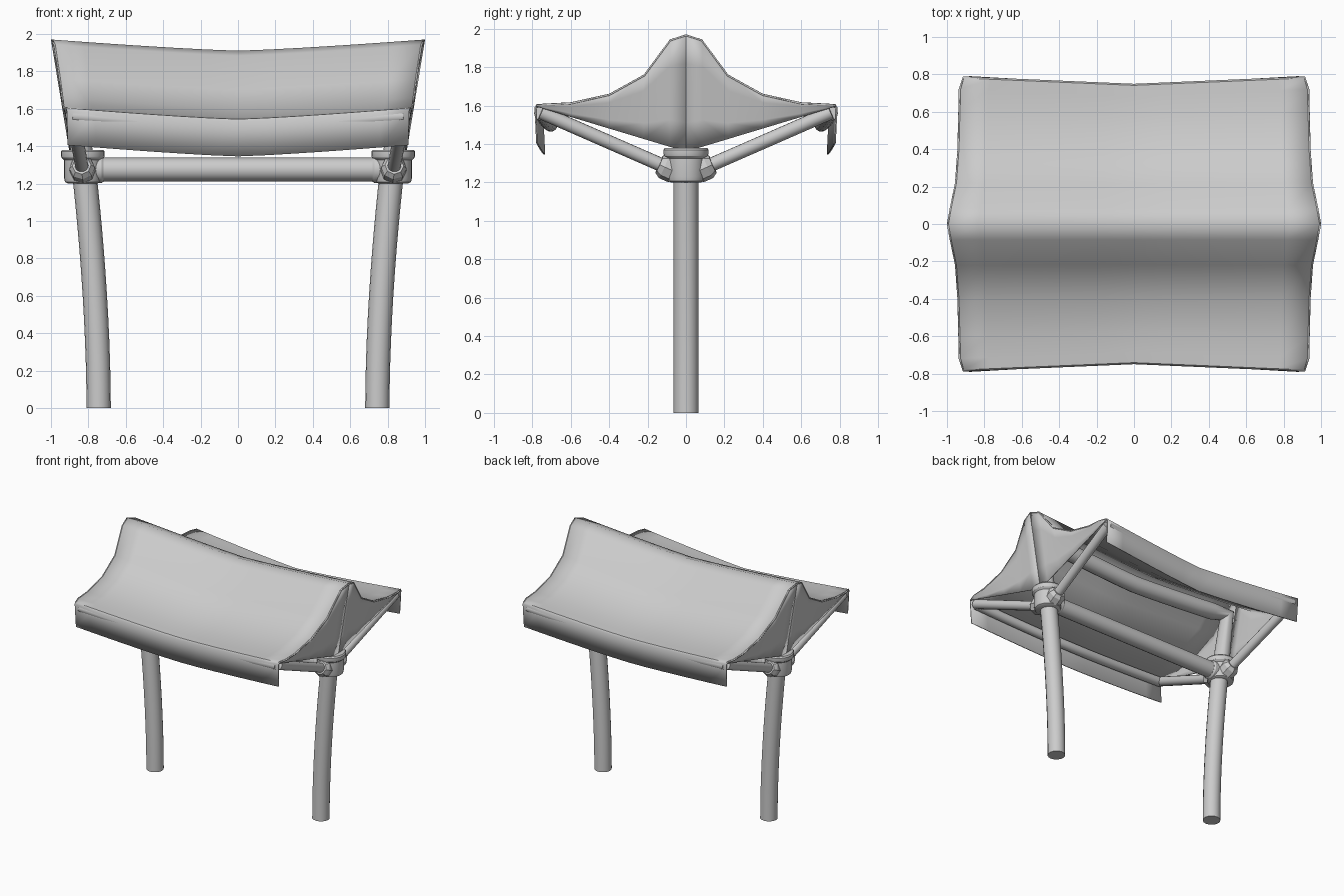
import bpy, bmesh, math
from mathutils import Vector

cube = bpy.data.objects.get("Cube")
if cube:
    bpy.data.objects.remove(cube)

GREY = (0.6, 0.6, 0.6, 1)
mat = bpy.data.materials.new("plain grey")
mat.diffuse_color = GREY
mat.use_nodes = True
mat.node_tree.nodes["Principled BSDF"].inputs["Base Color"].default_value = GREY


def finish(name, mesh, angle=40):
    mesh.materials.clear()
    mesh.materials.append(mat)
    ob = bpy.data.objects.new(name, mesh)
    bpy.context.collection.objects.link(ob)
    bpy.ops.object.select_all(action='DESELECT')
    ob.select_set(True)
    bpy.context.view_layer.objects.active = ob
    bpy.ops.object.shade_smooth_by_angle(angle=math.radians(angle))
    return ob


def tube(name, points, radius):
    """Round bar swept along a path, with closed ends."""
    cu = bpy.data.curves.new(name, 'CURVE')
    cu.dimensions = '3D'
    cu.bevel_depth = radius
    cu.bevel_resolution = 6
    cu.use_fill_caps = True
    sp = cu.splines.new('POLY')
    sp.points.add(len(points) - 1)
    for p, co in zip(sp.points, points):
        p.co = (*co, 1)
    tmp = bpy.data.objects.new("path", cu)
    bpy.context.collection.objects.link(tmp)
    dg = bpy.context.evaluated_depsgraph_get()
    mesh = bpy.data.meshes.new_from_object(tmp.evaluated_get(dg))
    bpy.data.objects.remove(tmp)
    return finish(name, mesh)


def turned(name, profile, origin, axis=(0, 0, 1), sides=24):
    """Solid of revolution from (radius, height) pairs along an axis."""
    bm = bmesh.new()
    rot = Vector((0, 0, 1)).rotation_difference(Vector(axis))
    rings = []
    for r, h in profile:
        ring = []
        for i in range(sides):
            a = math.tau * i / sides
            co = rot @ Vector((r * math.cos(a), r * math.sin(a), h))
            ring.append(bm.verts.new(co + Vector(origin)))
        rings.append(ring)
    for a, b in zip(rings, rings[1:]):
        for i in range(sides):
            j = (i + 1) % sides
            bm.faces.new((a[i], a[j], b[j], b[i]))
    bm.faces.new(rings[0][::-1])
    bm.faces.new(rings[-1])
    mesh = bpy.data.meshes.new(name)
    bm.to_mesh(mesh)
    bm.free()
    return finish(name, mesh, 30)


def sheet(name, rows, outward):
    """Thin cloth through rows of points, thickened away from its outer side."""
    bm = bmesh.new()
    grid = [[bm.verts.new(p) for p in row] for row in rows]
    for a, b in zip(grid, grid[1:]):
        for i in range(len(a) - 1):
            bm.faces.new((a[i], a[i + 1], b[i + 1], b[i]))
    bm.normal_update()
    if sum(f.normal.dot(Vector(outward)) for f in bm.faces) < 0:
        bmesh.ops.reverse_faces(bm, faces=bm.faces)
    mesh = bpy.data.meshes.new(name)
    bm.to_mesh(mesh)
    bm.free()
    ob = finish(name, mesh, 50)
    mod = ob.modifiers.new("cloth", 'SOLIDIFY')
    mod.thickness = 0.008
    mod.offset = -1


def sag(t):
    return -0.06 * (1 - abs(t) ** 1.25)


# Canopy cloth: (half width, depth, height) at its ends, ridge to hem
SIDE = [(1.0, 0, 1.97), (0.985, 0.085, 1.943), (0.957, 0.22, 1.76), (0.944, 0.40, 1.66),
        (0.939, 0.60, 1.615), (0.937, 0.72, 1.608), (0.918, 0.78, 1.604)]
HEM = [(0.915, 0.789, 1.59), (0.91, 0.78, 1.405)]
STEPS = [i / 6 for i in range(-6, 7)]
half = SIDE + HEM
full = [(w, -y, z) for w, y, z in reversed(half[1:])] + half
rows = [[(w * t, y * (1 - 0.05 * (1 - abs(t)) * min(1, abs(y) / 0.7)), z + sag(t))
         for t in STEPS] for w, y, z in full]
sheet("canopy_cloth", rows, (0, 0, 1))

# Gable cloths close each end in two halves that meet on a centre seam
for s, side in ((1, "left"), (-1, "right")):
    for d, end in ((-1, "front"), (1, "back")):
        rows = []
        for k in range(5):
            row = []
            for w, y, z in SIDE:
                u = y / 0.78
                low = Vector((0.9 + 0.018 * u, y, 1.36 + 0.235 * u))
                p = Vector((w, y, z)).lerp(low, k / 4)
                row.append((s * p.x, d * p.y, p.z))
            rows.append(row)
        sheet(f"gable_cloth_{end}_{side}", rows, (s, 0, 0))

HUB = 0.83
for s, side in ((1, "left"), (-1, "right")):
    # Gently bowed leg
    leg = []
    for i in range(11):
        t = i / 10
        leg.append((s * (0.745 + 0.073 * t ** 1.8), 0, 1.22 * t))
    tube("leg_" + side, leg, 0.065)
    # Hub with a flat rim on top
    turned("hub_" + side, [(0.08, 0), (0.095, 0.008), (0.1, 0.03), (0.1, 0.125), (0.114, 0.138),
                           (0.117, 0.15), (0.117, 0.17), (0.11, 0.18)], (s * HUB, 0, 1.2))
    # Socket for the cross beam
    turned("beam_socket_" + side, [(0.072, 0.04), (0.072, 0.1), (0.064, 0.112)],
           (s * HUB, 0, 1.275), (-s, 0, 0))
    for d, end in ((-1, "front"), (1, "back")):
        # Octagonal socket and sloping arm
        start = Vector((s * 0.825, 0, 1.235))
        tip = Vector((s * 0.885, d * 0.755, 1.565))
        axis = (tip - start).normalized()
        turned(f"arm_socket_{end}_{side}", [(0.068, 0.07), (0.068, 0.125), (0.05, 0.152)],
               start, axis, 8)
        tube(f"arm_{end}_{side}", [start, tip], 0.036)

# Cross beam between hubs
tube("cross_beam", [(-HUB, 0, 1.275), (HUB, 0, 1.275)], 0.063)

# Ridge frame: posts rising from both hubs, joined by a sagging bar
bar = [(0.89 * t, 0, 1.79 + sag(t)) for t in STEPS]
tube("ridge_frame", [(-HUB, 0, 1.32)] + bar + [(HUB, 0, 1.32)], 0.063)

# Eave bars carry the cloth edges
for d, end in ((-1, "front"), (1, "back")):
    tube("eave_bar_" + end,
         [(0.885 * t, d * (0.705 + 0.05 * abs(t)), 1.56 + sag(t)) for t in STEPS], 0.036)
